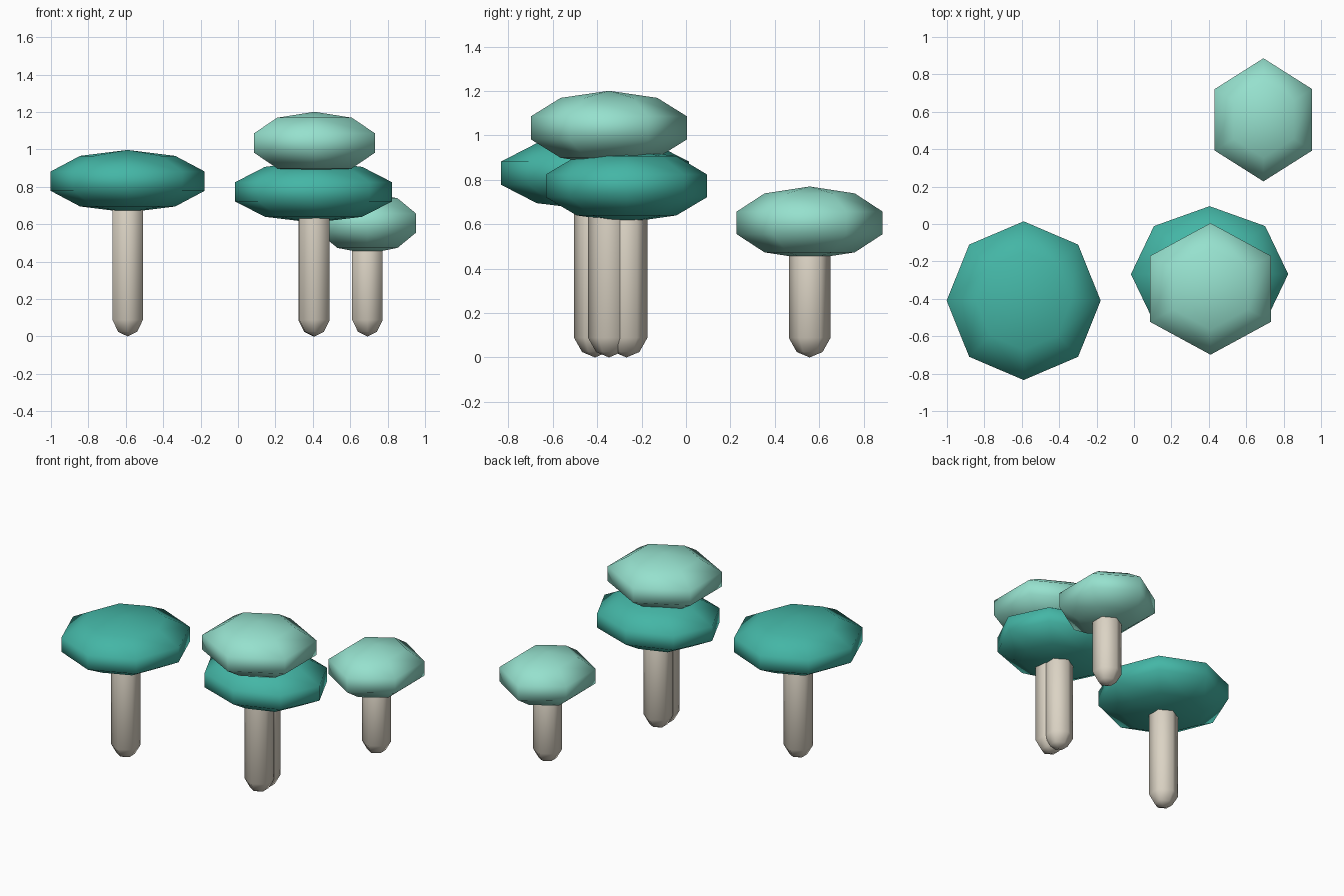
import bpy, bmesh, math

if "Cube" in bpy.data.objects:
    bpy.data.objects.remove(bpy.data.objects["Cube"])


def srgb(r, g, b):
    lin = [((c / 255 + 0.055) / 1.055) ** 2.4 for c in (r, g, b)]
    return (*lin, 1.0)


def material(name, rgb):
    mat = bpy.data.materials.new(name)
    mat.diffuse_color = srgb(*rgb)
    mat.use_nodes = True
    mat.node_tree.nodes["Principled BSDF"].inputs["Base Color"].default_value = mat.diffuse_color
    return mat


TEAL = material("deep teal", (68, 182, 166))
MINT = material("pale mint", (150, 225, 206))
BARK = material("pale bark", (219, 211, 196))


def rounded_form(name, mat, sides, radii, center, stretch=0.0):
    """Five-ring sphere scaled to radii; the upper half is lifted by stretch."""
    bm = bmesh.new()
    bmesh.ops.create_uvsphere(bm, u_segments=sides, v_segments=5, radius=1.0)
    for v in bm.verts:
        lift = stretch if v.co.z > 0 else 0.0
        v.co.x *= radii[0]
        v.co.y *= radii[1]
        v.co.z = v.co.z * radii[2] + lift
    for f in bm.faces:
        f.smooth = True
    mesh = bpy.data.meshes.new(name)
    bm.to_mesh(mesh)
    bm.free()
    mesh.materials.append(mat)
    obj = bpy.data.objects.new(name, mesh)
    obj.location = center
    bpy.context.collection.objects.link(obj)
    return obj


def tree(name, mat, sides, center, radii):
    x, y, z = center
    # flattened crown
    rounded_form(name + "_crown", mat, sides, radii, center)
    # six-sided trunk with rounded ends, reaching into the crown
    cap = 0.128
    rounded_form(name + "_trunk", BARK, 6, (0.099, 0.099, cap),
                 (x, y, cap), z - 2 * cap)


tree("left_tree", TEAL, 8, (-0.59, -0.41, 0.83), (0.433, 0.446, 0.167))
tree("middle_tree", TEAL, 8, (0.404, -0.268, 0.773), (0.442, 0.382, 0.165))
tree("tall_tree", MINT, 6, (0.409, -0.347, 1.034), (0.393, 0.37, 0.167))
tree("back_tree", MINT, 6, (0.692, 0.557, 0.606), (0.316, 0.346, 0.164))
